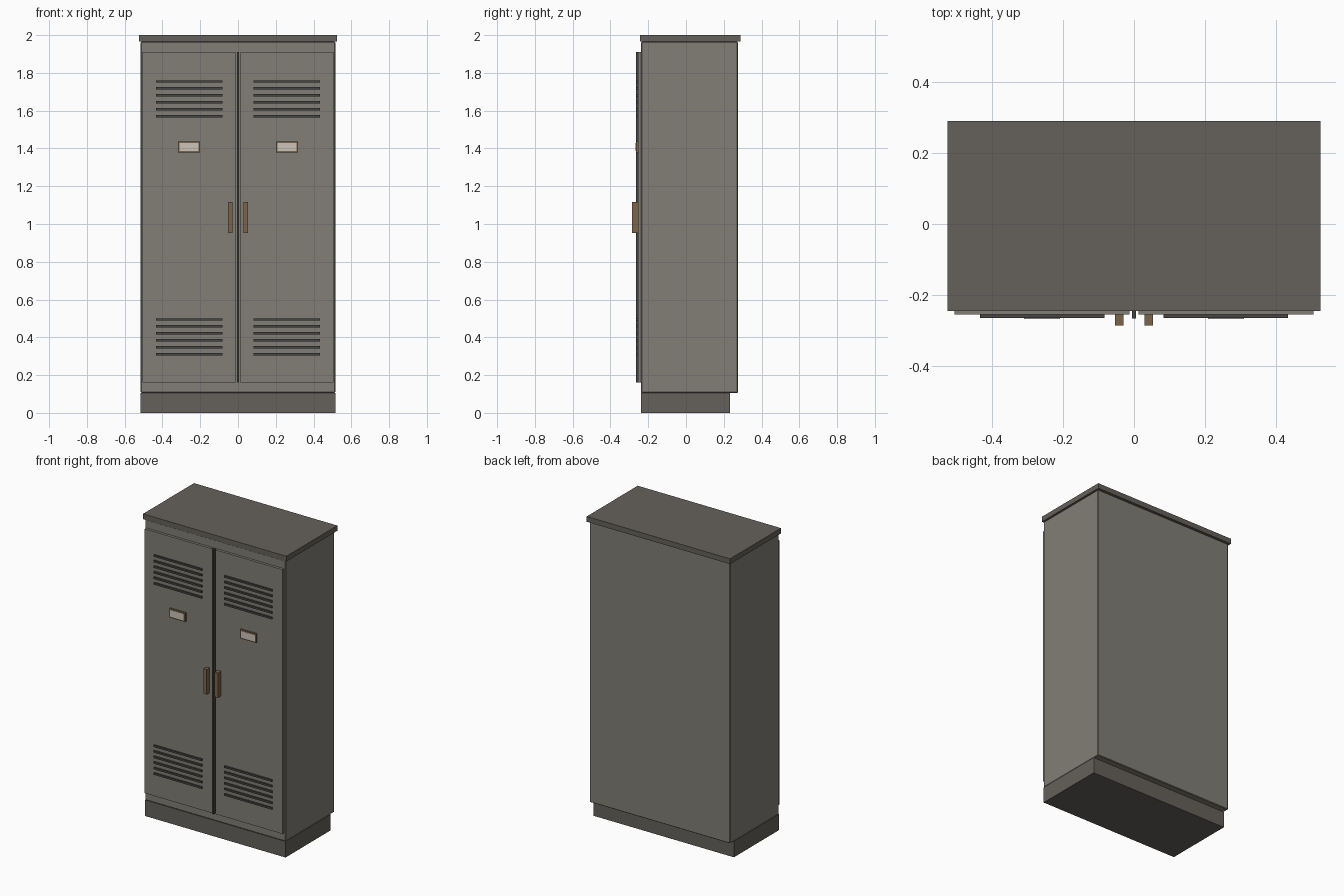
import bpy

if "Cube" in bpy.data.objects:
    bpy.data.objects.remove(bpy.data.objects["Cube"])


def material(name, rgb):
    m = bpy.data.materials.new(name)
    m.diffuse_color = (*rgb, 1)
    m.use_nodes = True
    m.node_tree.nodes["Principled BSDF"].inputs["Base Color"].default_value = m.diffuse_color
    return m


PAINT = material("warm_grey_paint", (0.22, 0.21, 0.18))
TRIM = material("dark_trim", (0.13, 0.12, 0.105))
DARK = material("vent_dark", (0.06, 0.06, 0.055))
BRASS = material("aged_brass", (0.2, 0.13, 0.07))
PAPER = material("label_paper", (0.6, 0.55, 0.48))


def box(name, x, y, z, mat, bevel=0):
    """Box from (min, max) ranges on each axis."""
    bpy.ops.mesh.primitive_cube_add(size=1, location=[sum(r) / 2 for r in (x, y, z)])
    ob = bpy.context.object
    ob.name = name
    ob.scale = [r[1] - r[0] for r in (x, y, z)]
    bpy.ops.object.transform_apply(location=False, rotation=False, scale=True)
    ob.data.materials.append(mat)
    if bevel:
        b = ob.modifiers.new("edge", "BEVEL")
        b.width, b.segments = bevel, 1
    return ob


# Carcass
box("plinth", (-0.515, 0.515), (-0.238, 0.234), (0, 0.106), TRIM)
box("cabinet_body", (-0.515, 0.515), (-0.238, 0.275), (0.106, 1.965), PAINT, 0.004)
box("top_slab", (-0.525, 0.525), (-0.244, 0.289), (1.965, 2.0), TRIM)
box("centre_strip", (-0.005, 0.005), (-0.266, -0.236), (0.16, 1.91), DARK)

# Doors and their fittings, mirrored left and right
for side, s in (("left", -1), ("right", 1)):
    def span(a, b):
        return tuple(sorted((s * a, s * b)))

    box(side + "_door", span(0.012, 0.505), (-0.255, -0.236), (0.16, 1.91), PAINT)
    box(side + "_handle", span(0.029, 0.053), (-0.286, -0.253), (0.952, 1.117), BRASS)
    box(side + "_label_frame", span(0.2, 0.318), (-0.265, -0.253), (1.378, 1.438), BRASS)
    box(side + "_label", span(0.208, 0.31), (-0.267, -0.26), (1.386, 1.43), PAPER)
    # Vent slats
    for group, z0 in (("lower", 0.311), ("upper", 1.571)):
        for i in range(6):
            z = z0 + i * 0.0368
            box(f"{side}_{group}_slat_{i + 1}", span(0.083, 0.433),
                (-0.265, -0.253), (z - 0.006, z + 0.006), DARK)
